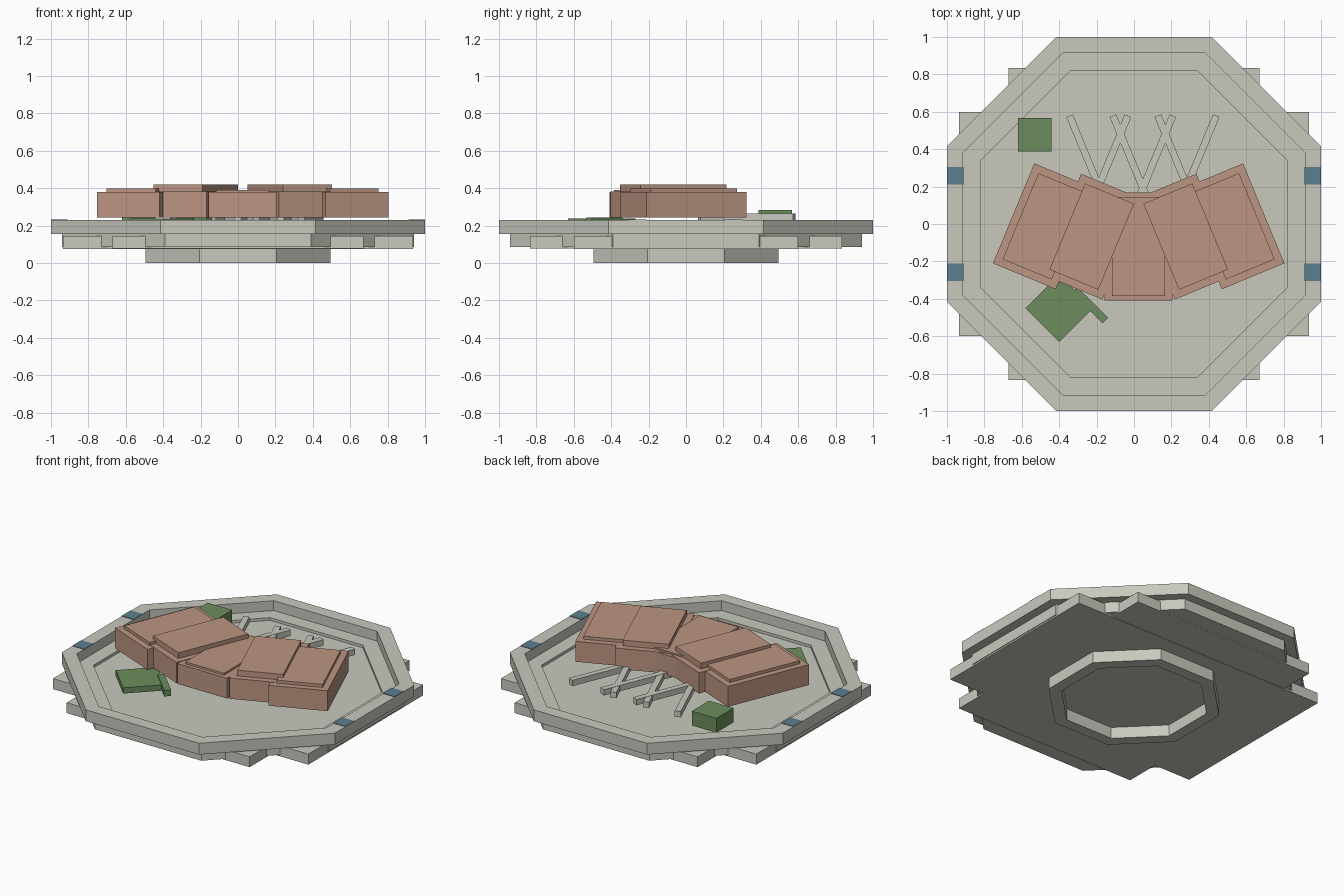
import bpy, bmesh, math
from mathutils import Matrix

if "Cube" in bpy.data.objects:
    bpy.data.objects.remove(bpy.data.objects["Cube"])


def material(name, rgb):
    """Flat colour given as 0-255 sRGB, stored as linear."""
    m = bpy.data.materials.new(name)
    lin = [((c / 255 + 0.055) / 1.055) ** 2.4 for c in rgb]
    m.diffuse_color = (*lin, 1)
    m.use_nodes = True
    m.node_tree.nodes["Principled BSDF"].inputs["Base Color"].default_value = m.diffuse_color
    return m


STONE = material("pale stone", (200, 201, 190))
CLAY = material("clay brown", (188, 149, 130))
GREEN = material("leaf green", (108, 141, 93))
BLUE = material("slate blue", (92, 126, 142))


def finish(name, bm, mat):
    bmesh.ops.recalc_face_normals(bm, faces=bm.faces)
    mesh = bpy.data.meshes.new(name)
    bm.to_mesh(mesh)
    bm.free()
    mesh.materials.append(mat)
    ob = bpy.data.objects.new(name, mesh)
    bpy.context.collection.objects.link(ob)
    return ob


def block(name, x, y, w, d, z0, z1, mat, angle=0):
    """Box centred at x, y, turned about z by angle degrees."""
    bm = bmesh.new()
    mx = (Matrix.Translation((x, y, (z0 + z1) / 2))
          @ Matrix.Rotation(math.radians(angle), 4, 'Z')
          @ Matrix.Diagonal((w, d, z1 - z0, 1)))
    bmesh.ops.create_cube(bm, size=1, matrix=mx)
    return finish(name, bm, mat)


def octagon(bm, apothem, z):
    r = apothem / math.cos(math.pi / 8)
    return [bm.verts.new((r * math.cos(math.pi / 8 + i * math.pi / 4),
                          r * math.sin(math.pi / 8 + i * math.pi / 4), z))
            for i in range(8)]


def octagon_solid(name, profile, mat, ring):
    """Sweep an (apothem, z) profile round eight sides; ring closes it on itself."""
    bm = bmesh.new()
    loops = [octagon(bm, a, z) for a, z in profile]
    pairs = list(zip(loops, loops[1:] + loops[:1]))
    for a, b in pairs if ring else pairs[:-1]:
        for i in range(8):
            j = (i + 1) % 8
            bm.faces.new((a[i], a[j], b[j], b[i]))
    if not ring:
        bm.faces.new(loops[0])
        bm.faces.new(loops[-1])
    return finish(name, bm, mat)


# Base: foot ring, crossed slabs, dished floor and raised rim
octagon_solid("foot_ring", [(0.495, 0), (0.495, 0.08), (0.42, 0.08), (0.42, 0)], STONE, True)
block("long_slab", 0, 0, 1.34, 1.67, 0.077, 0.146, STONE)
block("wide_slab", 0, 0, 1.87, 1.20, 0.075, 0.145, STONE)
octagon_solid("dished_floor", [(0.94, 0.085), (0.94, 0.165), (0.82, 0.165), (0.82, 0.147)],
              STONE, False)
octagon_solid("rim", [(1.0, 0.155), (1.0, 0.23), (0.915, 0.23), (0.915, 0.155)], STONE, True)

# Blue markers on the rim
for sx in (-1, 1):
    for sy in (-1, 1):
        block("rim_marker", sx * 0.956, sy * 0.258, 0.088, 0.094, 0.229, 0.233, BLUE)

# Curved row of blocks with inset roof plates, mirrored about the row centre
CX, W, D, INSET = 0.025, 0.363, 0.578, 0.04
block("centre_block", CX, -0.12, W, D, 0.245, 0.379, CLAY)
block("centre_roof", CX, -0.12, W - 2 * INSET, D - 0.05, 0.375, 0.392, CLAY)
for s, side in ((-1, "left"), (1, "right")):
    for part, off, y, base, top in (("outer", 0.501, -0.0125, 0.38, 0.40),
                                    ("inner", 0.251, -0.0675, 0.382, 0.42)):
        x = CX + s * off
        block(f"{side}_{part}_block", x, y, W, D, 0.245, base, CLAY, s * 22.5)
        block(f"{side}_{part}_roof", x, y, W - 2 * INSET, D - 2 * INSET,
              base - 0.005, top, CLAY, s * 22.5)

# Crossing bars behind the row
for s in (-1, 1):
    for off in (0.395, 0.163, -0.077):
        block("cross_bar", 0.0475 + s * (off - 0.108), 0.325, 0.038, 0.55,
              0.225 + 0.001 * s, 0.264 + 0.001 * s, STONE, -s * 22.5)

# Green pieces
block("green_box", -0.53, 0.478, 0.18, 0.18, 0.19, 0.285, GREEN)
block("green_slab", -0.40, -0.45, 0.255, 0.255, 0.20, 0.238, GREEN, 45)
block("green_bar", -0.235, -0.435, 0.042, 0.23, 0.205, 0.245, GREEN, 45)
